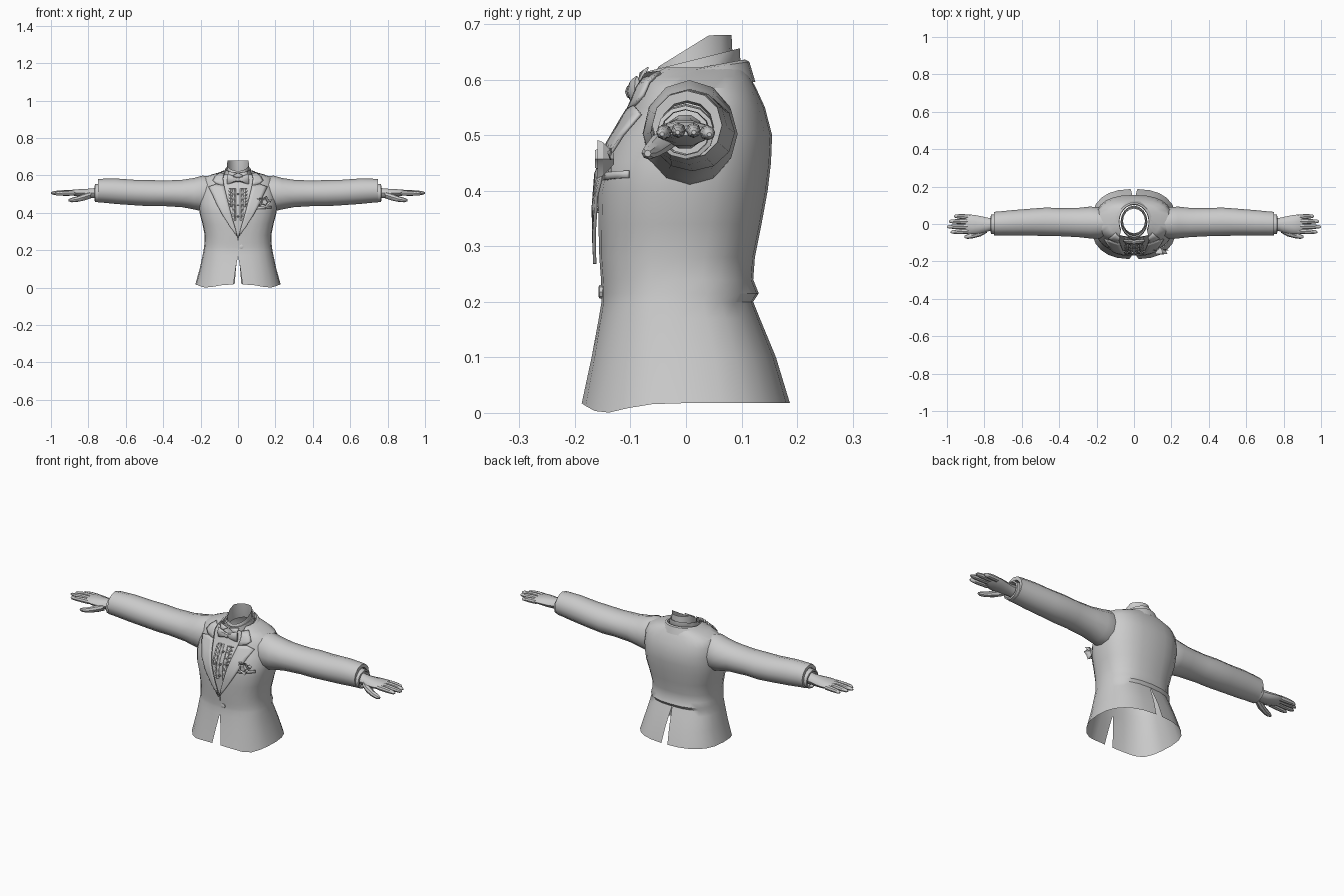
import bpy, math
from math import sin, cos, pi
from mathutils import Vector

if "Cube" in bpy.data.objects:
    bpy.data.objects.remove(bpy.data.objects["Cube"])

P = 0.8  # roundness exponent of the torso cross-section


def make(name, verts, faces, angle=40, mirror=False, thick=0):
    me = bpy.data.meshes.new(name)
    me.from_pydata([tuple(v) for v in verts], [], faces)
    me.validate()
    me.shade_smooth()
    me.set_sharp_from_angle(angle=math.radians(angle))
    ob = bpy.data.objects.new(name, me)
    bpy.context.collection.objects.link(ob)
    if thick:
        s = ob.modifiers.new("thickness", 'SOLIDIFY')
        s.thickness = thick
        s.offset = 0
    if mirror:
        m = ob.modifiers.new("mirror", 'MIRROR')
        m.use_clip = True
        m.merge_threshold = 0.0005
    return ob


def loft(name, rings, closed=True, cap0=False, cap1=False, **kw):
    n = len(rings[0])
    verts = [v for r in rings for v in r]
    faces = []
    for i in range(len(rings) - 1):
        for j in range(n if closed else n - 1):
            k = (j + 1) % n
            faces.append((i*n + j, i*n + k, (i+1)*n + k, (i+1)*n + j))
    if cap0:
        faces.append(tuple(reversed(range(n))))
    if cap1:
        faces.append(tuple(range((len(rings)-1)*n, len(rings)*n)))
    return make(name, verts, faces, **kw)


def tube(name, stations, n=8, **kw):
    """Tube along x; each station is (x, centre y, centre z, radius y, radius z)."""
    rings = [[(x, cy + ry*cos(2*pi*j/n), cz + rz*sin(2*pi*j/n)) for j in range(n)]
             for x, cy, cz, ry, rz in stations]
    return loft(name, rings, **kw)


def band(rx, ry, cy, zf, a0=0, a1=360, n=16):
    """Horizontal ring starting at the front, height given by zf(y)."""
    full = a1 - a0 == 360
    out = []
    for j in range(n if full else n + 1):
        a = math.radians(a0 + (a1 - a0)*j/n)
        y = cy - ry*cos(a)
        out.append((rx*sin(a), y, zf(y)))
    return out


# Torso levels: z, half width, front y, back y, front gap, back gap
LEVELS = [
    (.018, .228, -.188, .187, .024, .018), (.10, .205, -.170, .162, .013, .011),
    (.17, .190, -.157, .133, 0, .004), (.20, .184, -.152, .121, 0, 0),
    (.215, .182, -.152, .131, 0, 0), (.24, .179, -.153, .121, 0, 0),
    (.28, .178, -.156, .124, .004, 0), (.34, .190, -.158, .136, .024, 0),
    (.40, .206, -.159, .147, .040, 0), (.45, .210, -.152, .153, .053, 0),
    (.50, .208, -.128, .155, .066, 0), (.55, .203, -.098, .142, .076, 0),
    (.585, .188, -.085, .126, .080, 0), (.605, .140, -.078, .115, .078, 0),
    (.622, .080, -.070, .105, .070, 0)]


def level(z):
    for a, b in zip(LEVELS, LEVELS[1:]):
        if z <= b[0]:
            f = max(0, (z - a[0])/(b[0] - a[0]))
            return [p + (q - p)*f for p, q in zip(a, b)]
    return LEVELS[-1]


def front_y(x, z):
    _, hw, yf, yb, _, _ = level(z)
    u = min(1, abs(x)/hw)
    return (yf + yb)/2 - (yb - yf)/2*(1 - u**(2/P))**(P/2)


# Jacket body, open at the front V, front cutaway and back vent
rings = []
for i, (z, hw, yf, yb, g, gb) in enumerate(LEVELS):
    t0 = math.asin((g/hw)**(1/P))
    t1 = pi - math.asin((gb/hw)**(1/P))
    ring = []
    for j in range(13):
        t = t0 + (t1 - t0)*j/12
        c = cos(t)
        y = (yf + yb)/2 - (yb - yf)/2*math.copysign(abs(c)**P, c)
        dz = -.018*math.exp(-((t - .75)/.4)**2) if i == 0 else 0
        ring.append((hw*max(0, sin(t))**P, y, z + dz))
    rings.append(ring)
loft("jacket_body", rings, closed=False, mirror=True)

# Sleeves with a turned-in end
tube("sleeve", [(.13, .005, .505, .070, .085), (.19, .006, .503, .084, .096),
                (.235, .008, .502, .085, .084), (.30, .008, .503, .078, .073),
                (.40, .010, .504, .075, .068), (.47, .012, .505, .076, .070),
                (.55, .010, .508, .072, .068), (.65, .006, .515, .068, .068),
                (.72, .003, .518, .064, .064), (.748, .002, .518, .063, .062),
                (.748, .002, .514, .048, .048), (.70, .002, .512, .046, .046)],
     n=12, mirror=True)
tube("shirt_cuff", [(.72, 0, .506, .052, .050), (.764, -.001, .505, .052, .048),
                    (.766, -.001, .505, .044, .041), (.74, -.001, .505, .042, .040)],
     n=12, mirror=True)

# Hands
tube("palm", [(.74, -.002, .506, .034, .032), (.775, -.003, .505, .035, .027),
              (.81, -.004, .504, .044, .025), (.85, -.003, .506, .051, .021),
              (.885, 0, .508, .051, .016), (.90, 0, .508, .045, .009)],
     n=10, cap1=True, mirror=True)
for name, y0, y1, end, z in [("index", -.038, -.043, .980, .506), ("middle", -.013, -.015, 1.0, .509),
                             ("ring", .013, .014, .990, .509), ("little", .037, .042, .962, .505)]:
    L = end - .875
    tube(name + "_finger", [(.875 + L*f, y0 + (y1 - y0)*f, z - .004*f*f, r, r)
                            for f, r in [(0, .0135), (.4, .0135), (.7, .012), (.92, .009), (1, .004)]],
         n=8, cap1=True, mirror=True)
tube("thumb", [(.785, -.028, .496, .018, .018), (.82, -.046, .485, .020, .019),
               (.86, -.060, .473, .016, .015), (.89, -.067, .468, .013, .012),
               (.906, -.069, .467, .006, .006)], n=8, cap1=True, mirror=True)

# Shirt front behind the jacket opening
shirt = []
for i in range(11):
    z = .25 + .355*i/10
    w = level(z)[4] + .012
    shirt.append([(w*j/4, front_y(w*j/4, z) + .010, z) for j in range(5)])
loft("shirt_front", shirt, closed=False, mirror=True)

# Scalloped ruffles and studs
for k, x0 in enumerate((.010, .030)):
    rows = []
    for i in range(25):
        z = .36 + .07*k + (.17 - .07*k)*i/24
        s = sin(i*pi/2)
        x1 = x0 + .019 + .003*s
        rows.append([(x, front_y(x, z) + d, z) for x, d in
                     ((x0, .009), ((x0 + x1)/2, -.002 + .003*s), (x1, .003 - .005*s))])
    loft("ruffle", rows, closed=False, mirror=True)


def button(name, x, z, r, off):
    y = front_y(x, z)
    circ = lambda rr, d: [(x + rr*cos(2*pi*j/8), y - d, z + rr*sin(2*pi*j/8)) for j in range(8)]
    return loft(name, [circ(r, -.004), circ(r, off), circ(r*.6, off + .002)], cap1=True)


for z in (.38, .44, .50):
    button("shirt_stud", 0, z, .005, .004)
button("jacket_button", .018, .218, .012, .004)


# Lapels and front collar, laid over the chest as strips of inner/outer points
def strip(name, rows, lift, cols=4):
    grid = []
    for (xa, za), (xb, zb) in rows:
        line = []
        for j in range(cols + 1):
            f = j/cols
            x, z = xa + (xb - xa)*f, za + (zb - za)*f
            line.append((x, front_y(x, z) - lift, z))
        grid.append(line)
    loft(name, grid, closed=False, mirror=True, thick=.006)


strip("lapel", [((.001, .268), (.006, .275)), ((.012, .31), (.042, .325)),
                ((.030, .37), (.084, .39)), ((.046, .43), (.116, .45)),
                ((.060, .485), (.138, .50)), ((.071, .53), (.158, .538)),
                ((.074, .545), (.118, .552))], .009)
strip("collar_front", [((.074, .543), (.118, .556)), ((.078, .565), (.135, .572)),
                       ((.080, .585), (.120, .596)), ((.074, .610), (.098, .613))], .008)

# Jacket collar wrapping the back of the neck
loft("collar_back", [band(.078, .090, .012, lambda y: .606 + .12*y, 62, 298),
                     band(.080, .094, .012, lambda y: .617 + .18*y, 62, 298),
                     band(.092, .101, .013, lambda y: .616 + .14*y, 62, 298),
                     band(.116, .113, .012, lambda y: .599 - .03*y, 62, 298)], closed=False)

# Shirt collar and open neck
loft("shirt_collar", [band(.066, .082, .010, lambda y: .600 + .22*y),
                      band(.072, .087, .011, lambda y: .606 + .24*y),
                      band(.068, .084, .013, lambda y: .632 + .25*y),
                      band(.062, .076, .013, lambda y: .630 + .25*y)])
loft("neck", [band(.064, .078, .012, lambda y: .585 + .2*y),
              band(.061, .072, .012, lambda y: .615 + .3*y),
              band(.059, .066, .016, lambda y: min(.68, .654 + .62*min(y, .045)))])
make("collar_wing", [(.004, -.082, .612), (.055, -.068, .622), (.048, -.088, .585)],
     [(0, 1, 2)], mirror=True, thick=.003)

# Bow tie
tube("bow_wing", [(.004, -.093, .578, .008, .010), (.022, -.094, .579, .013, .017),
                  (.045, -.092, .580, .012, .025), (.058, -.088, .580, .005, .027)],
     n=8, cap1=True, mirror=True)
tube("bow_knot", [(-.011, -.096, .578, .010, .011), (0, -.097, .578, .013, .014),
                  (.011, -.096, .578, .010, .011)], n=8, cap0=True, cap1=True)

# Breast pocket and buttonhole flower
pocket = []
for i in range(2):
    pocket.append([(x, front_y(x, .43) - .004, .421 + .013*i + .06*(x - .14))
                   for x in (.10, .127, .154, .178)])
loft("breast_pocket", pocket, closed=False, thick=.006)
c = Vector((.142, front_y(.142, .455) - .006, .457))
petals = []
for d, r, wave in [(0, .010, 0), (.020, .028, .004), (.030, .030, .006), (.022, .018, .003),
                   (.034, .014, .003), (.034, .004, 0)]:
    petals.append([c + Vector(((r + wave*(-1)**j)*cos(pi*j/5), -d, (r + wave*(-1)**j)*sin(pi*j/5)))
                   for j in range(10)])
loft("flower", petals, cap1=True, angle=25)
for k, a in enumerate((.3, 2.7, 4.2)):
    u, v = Vector((cos(a), 0, sin(a))), Vector((-sin(a), 0, cos(a)))
    b = c + Vector((0, -.006, 0))
    make("flower_leaf", [b, b + u*.026 + v*.010, b + u*.044 + Vector((0, -.006, 0)), b + u*.026 - v*.010],
         [(0, 1, 2, 3)], thick=.002)
